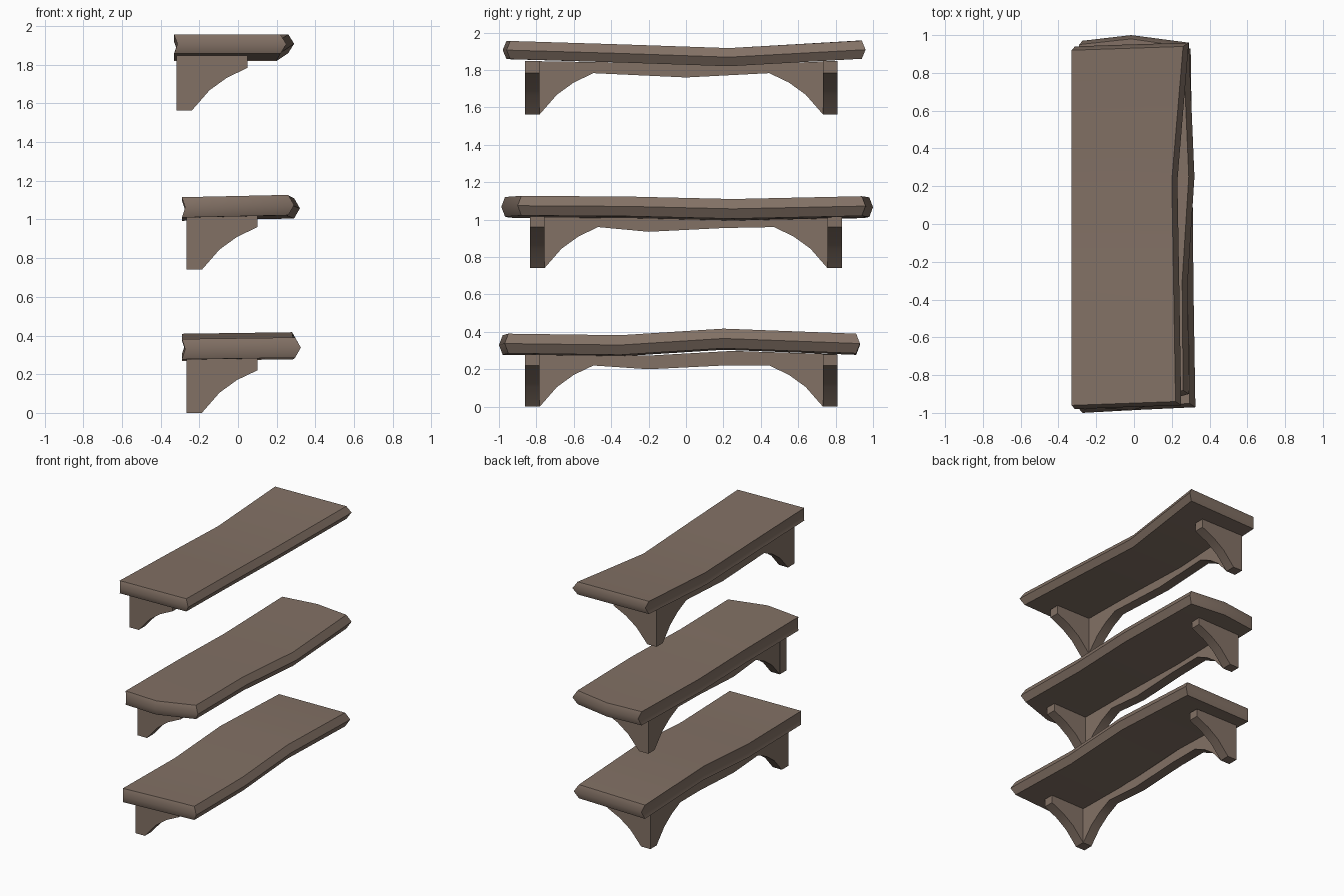
import bpy, bmesh, math

if "Cube" in bpy.data.objects:
    bpy.data.objects.remove(bpy.data.objects["Cube"])

wood = bpy.data.materials.new("weathered brown wood")
wood.diffuse_color = (0.225, 0.165, 0.13, 1)
wood.use_nodes = True
wood.node_tree.nodes["Principled BSDF"].inputs["Base Color"].default_value = wood.diffuse_color


def finish(name, bm, angle):
    bmesh.ops.recalc_face_normals(bm, faces=bm.faces)
    me = bpy.data.meshes.new(name)
    bm.to_mesh(me)
    bm.free()
    me.materials.append(wood)
    ob = bpy.data.objects.new(name, me)
    bpy.context.collection.objects.link(ob)
    bpy.ops.object.select_all(action='DESELECT')
    ob.select_set(True)
    bpy.context.view_layer.objects.active = ob
    bpy.ops.object.shade_smooth_by_angle(angle=math.radians(angle))
    return ob


def plank(name, back, stations, bulge_near, bulge_far, thick, tilt):
    """Warped board. stations: (y at back, y at front, front x, underside z)."""
    bm = bmesh.new()
    n = len(stations)
    top, bot, mid = {}, {}, {}
    for j, (yb, yf, xf, z) in enumerate(stations):
        end = -1 if j == 0 else (1 if j == n - 1 else 0)
        bulge = -bulge_near if j == 0 else (bulge_far if j == n - 1 else 0)
        edge = xf - 0.03
        for i, t in enumerate((0, 0.5, 1)):
            x = back + (edge - back) * t
            y = yb + (yf - yb) * t + (bulge if i == 1 else 0)
            zz = z - tilt * (1 - t)
            yi = y - end * 0.02
            bot[i, j] = bm.verts.new((x, yi, zz))
            top[i, j] = bm.verts.new((x, yi, zz + thick))
            # pointed rim, but a V groove along the wall side
            if end or i != 1:
                mx = x + (0.017 if i == 0 else 0.03 if i == 2 else 0)
                mid[i, j] = bm.verts.new((mx, y, zz + thick / 2))
    for g in (top, bot):
        for i in range(2):
            for j in range(n - 1):
                bm.faces.new((g[i, j], g[i + 1, j], g[i + 1, j + 1], g[i, j + 1]))
    rim = [(i, 0) for i in range(3)] + [(2, j) for j in range(1, n)]
    rim += [(1, n - 1)] + [(0, j) for j in range(n - 1, 0, -1)]
    for a, b in zip(rim, rim[1:] + rim[:1]):
        for g in (top, bot):
            bm.faces.new((g[a], g[b], mid[b], mid[a]))
    return finish(name, bm, 50)


def extrude_profile(bm, pts, axis, start, depth):
    """Extrude a 2D outline (u, z) along x or y."""
    def put(u, z, d):
        return bm.verts.new((d, u, z) if axis == 'x' else (u, d, z))
    a = [put(u, z, start) for u, z in pts]
    b = [put(u, z, start + depth) for u, z in pts]
    bm.faces.new(a)
    bm.faces.new(b)
    for k in range(len(pts)):
        m = (k + 1) % len(pts)
        bm.faces.new((a[k], a[m], b[m], b[k]))


# curved brace outline: distance from the outer corner, height
BRACE = [(0, 0), (0.078, 0), (0.17, 0.105), (0.26, 0.17), (0.365, 0.22)]
W = 0.078


def bracket(name, x0, y0, y1, z0, top, rail_under, rail_top):
    # two arms reaching out from the wall
    for side, y in (("left", y0), ("right", y1 - W)):
        bm = bmesh.new()
        pts = [(x0 + u, z0 + z) for u, z in BRACE]
        pts += [(x0 + 0.365, z0 + top), (x0, z0 + top)]
        extrude_profile(bm, pts, 'y', y, W)
        finish(f"{name}_{side}_arm", bm, 45)
    # arched rail along the wall
    bm = bmesh.new()
    pts = [(y0 + u, z0 + z) for u, z in BRACE]
    pts += [(y, z0 + z) for y, z in rail_under]
    pts += [(y1 - u, z0 + z) for u, z in reversed(BRACE)]
    pts += [(y1, z0 + top)] + [(y, z0 + z) for y, z in rail_top] + [(y0, z0 + top)]
    extrude_profile(bm, pts, 'x', x0 + 0.001, W - 0.002)
    finish(f"{name}_rail", bm, 45)


# top shelf
plank("top_plank", -0.33,
      [(-0.98, -0.96, 0.25, 1.858), (-0.35, -0.35, 0.24, 1.84),
       (0.23, 0.23, 0.23, 1.82), (0.94, 0.96, 0.29, 1.86)],
      0.0, 0.0, 0.097, 0.0)
bracket("top_bracket", -0.317, -0.86, 0.81, 1.563, 0.285,
        [(0, 0.197)], [(0.2, 0.262), (-0.2, 0.275)])

# middle shelf
plank("middle_plank", -0.29,
      [(-0.965, -0.9, 0.29, 1.022), (-0.3, -0.3, 0.285, 1.018),
       (0.25, 0.25, 0.32, 1.005), (0.97, 0.96, 0.29, 1.02)],
      0.055, 0.035, 0.105, 0.012)
bracket("middle_bracket", -0.265, -0.835, 0.835, 0.74, 0.28,
        [(-0.2, 0.195), (0.2, 0.215)], [(0.25, 0.27), (-0.2, 0.27)])

# bottom shelf
plank("bottom_plank", -0.29,
      [(-1.0, -0.97, 0.325, 0.285), (-0.35, -0.35, 0.315, 0.277),
       (0.2, 0.2, 0.31, 0.312), (0.93, 0.93, 0.30, 0.285)],
      0.0, 0.0, 0.105, 0.008)
bracket("bottom_bracket", -0.265, -0.86, 0.81, 0.0, 0.28,
        [(-0.2, 0.2), (0.2, 0.22)], [(0.25, 0.298), (-0.2, 0.273)])
